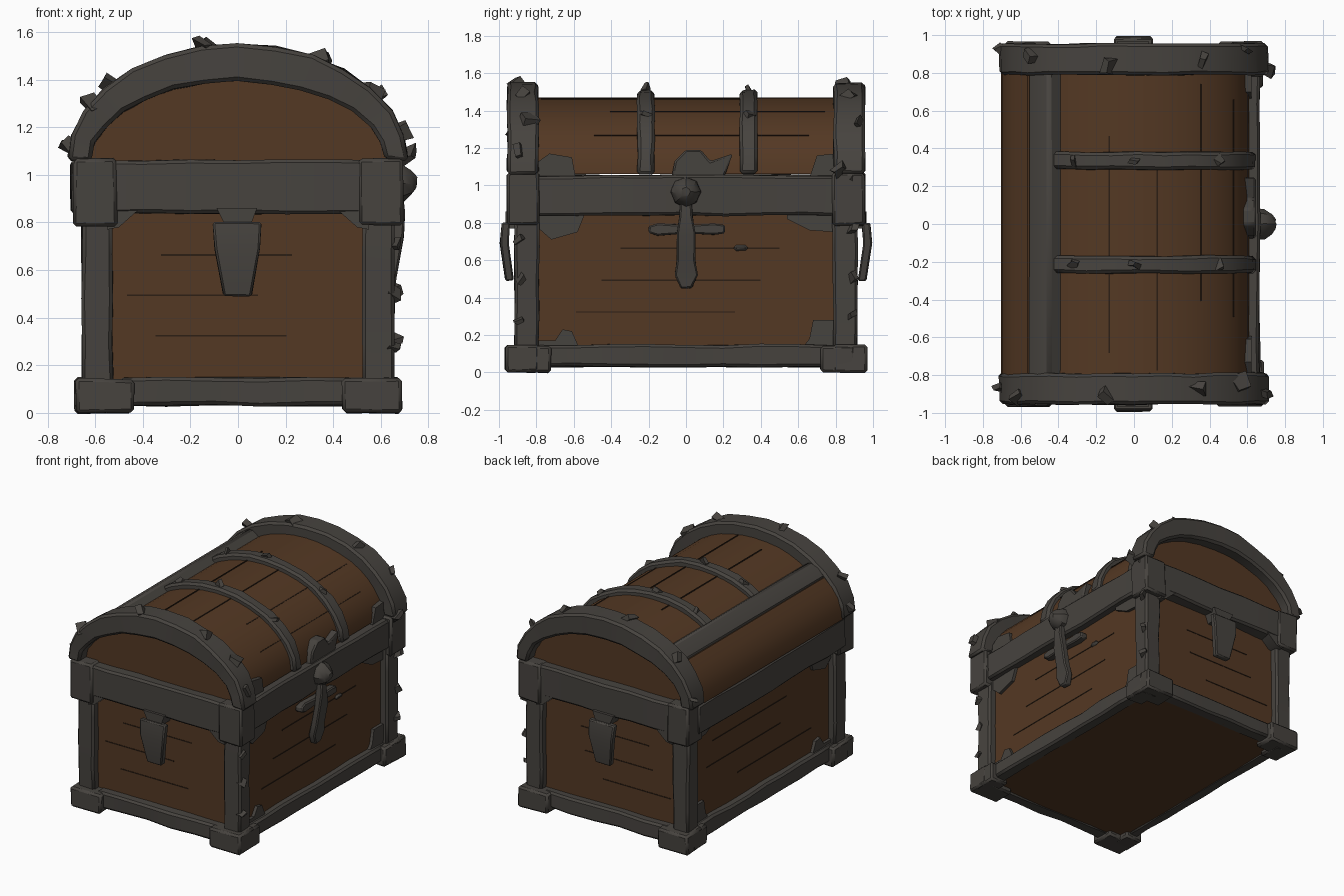
import bpy, bmesh, math, random
from mathutils import Vector, Matrix

random.seed(4)
if "Cube" in bpy.data.objects:
    bpy.data.objects.remove(bpy.data.objects["Cube"], do_unlink=True)


def material(name, rgb):
    m = bpy.data.materials.new(name)
    m.use_nodes = True
    m.diffuse_color = (*rgb, 1)
    bsdf = m.node_tree.nodes["Principled BSDF"]
    bsdf.inputs["Base Color"].default_value = (*rgb, 1)
    bsdf.inputs["Roughness"].default_value = 0.8
    return m


WOOD = material("brown wood", (0.088, 0.040, 0.017))
SEAM = material("dark wood seam", (0.025, 0.013, 0.007))
IRON = material("dark iron", (0.062, 0.056, 0.049))
SPRING = 1.06  # height where the lid curve starts


def finish(name, bm, mat, bevel=0.0):
    bmesh.ops.recalc_face_normals(bm, faces=bm.faces)
    mesh = bpy.data.meshes.new(name)
    bm.to_mesh(mesh)
    bm.free()
    mesh.materials.append(mat)
    ob = bpy.data.objects.new(name, mesh)
    bpy.context.collection.objects.link(ob)
    bpy.ops.object.select_all(action='DESELECT')
    ob.select_set(True)
    bpy.context.view_layer.objects.active = ob
    bpy.ops.object.shade_smooth_by_angle(angle=math.radians(35))
    if bevel:
        mod = ob.modifiers.new("worn edges", 'BEVEL')
        mod.width, mod.segments = bevel, 1
        mod.limit_method, mod.angle_limit = 'ANGLE', math.radians(40)
    return ob


def loft(name, rings, mat, rough=0.0, bevel=0.0):
    """Skin a list of equal rings and cap both ends."""
    bm = bmesh.new()
    loops = [[bm.verts.new(Vector(p) + Vector([random.uniform(-rough, rough) for _ in range(3)]))
              for p in ring] for ring in rings]
    n = len(loops[0])
    for a, b in zip(loops, loops[1:]):
        for i in range(n):
            j = (i + 1) % n
            bm.faces.new((a[i], a[j], b[j], b[i]))
    bm.faces.new(loops[0])
    bm.faces.new(loops[-1])
    return finish(name, bm, mat, bevel)


def box(name, x, y, z, mat=IRON, rough=0.006, bevel=0.014):
    """Box between two corners, cut along its longest axis so it can be uneven."""
    spans = [sorted(x), sorted(y), sorted(z)]
    k = max(range(3), key=lambda i: spans[i][1] - spans[i][0])
    u, v = [i for i in range(3) if i != k]
    lo, hi = spans[k]
    steps = max(1, round((hi - lo) / 0.2)) if rough else 1
    rings = []
    for s in range(steps + 1):
        ring = []
        for i, j in ((0, 0), (1, 0), (1, 1), (0, 1)):
            p = [0, 0, 0]
            p[k], p[u], p[v] = lo + (hi - lo) * s / steps, spans[u][i], spans[v][j]
            ring.append(p)
        rings.append(ring)
    return loft(name, rings, mat, rough, bevel)


def prism(name, pts, axis, lo, hi, mat=IRON, bevel=0.0):
    """Outline extruded along x (points are y, z) or along y (points are x, z)."""
    place = (lambda p, d: (d, p[0], p[1])) if axis == 'x' else (lambda p, d: (p[0], d, p[1]))
    return loft(name, [[place(p, d) for p in pts] for d in (lo, hi)], mat, 0, bevel)


def ellipse(a, b, deg):
    t = math.radians(deg)
    return a * math.cos(t), SPRING + b * math.sin(t)


def hoop(name, outer, inner, y0, y1, start=0, end=180, n=14, mat=IRON, rough=0.006, bevel=0.016):
    rings = []
    for i in range(n + 1):
        d = start + (end - start) * i / n
        (ox, oz), (ix, iz) = ellipse(*outer, d), ellipse(*inner, d)
        rings.append([(ox, y0, oz), (ox, y1, oz), (ix, y1, iz), (ix, y0, iz)])
    return loft(name, rings, mat, rough, bevel)


def half_round(name, a, b, y0, y1, n=20):
    return prism(name, [ellipse(a, b, 180 * i / n) for i in range(n + 1)], 'y', y0, y1, WOOD)


def shard(loc, size):
    """Splintered chip of metal."""
    bm = bmesh.new()
    bmesh.ops.create_cube(bm, size=1)
    for v in bm.verts:
        v.co = Vector([c * random.uniform(0.5, 1.1) for c in v.co])
    rot = Matrix.Rotation(random.uniform(0, 6), 4, Vector([random.uniform(-1, 1) for _ in range(3)]))
    bm.transform(Matrix.Translation(loc) @ rot @ Matrix.Diagonal((size, size, size * 0.5, 1)))
    finish("metal_chip", bm, IRON)


# Wooden box and lid
box("body", (-0.6, 0.6), (-0.86, 0.86), (0.035, 0.95), WOOD, 0, 0)
half_round("lid_barrel", 0.61, 0.41, -0.82, 0.82)
for s in (-1, 1):
    half_round("lid_end_panel", 0.66, 0.42, s * 0.83, s * 0.87)
hoop("lid_back_panel", (0.705, 0.45), (0.58, 0.38), -0.8, 0.8, 143, 180, 4, WOOD, 0, 0)

# Plank seams
for z in (0.32, 0.49, 0.66):
    for s in (-1, 1):
        a = random.uniform(-0.75, -0.2)
        box("side_seam", (s * 0.598, s * 0.603), (a, a + 0.85), (z, z + 0.007), SEAM, 0, 0)
        b = random.uniform(-0.5, -0.2)
        box("end_seam", (b, b + 0.55), (s * 0.858, s * 0.863), (z, z + 0.007), SEAM, 0, 0)
for d in (30, 54, 78, 102):
    a = random.uniform(-0.78, -0.4)
    hoop("lid_seam", (0.614, 0.414), (0.6, 0.4), a, a + 1.15, d, d + 0.7, 1, SEAM, 0, 0)

# Corner posts, feet, rim corners and bottom rails
for sx in (-1, 1):
    box("bottom_side_rail", (sx * 0.56, sx * 0.65), (-0.8, 0.8), (0.03, 0.148))
    for sy in (-1, 1):
        box("corner_post", (sx * 0.525, sx * 0.655), (sy * 0.785, sy * 0.915), (0.1, 0.86))
        box("foot", (sx * 0.44, sx * 0.685), (sy * 0.79, sy * 0.965), (0, 0.145))
        box("foot_side", (sx * 0.54, sx * 0.685), (sy * 0.72, sy * 0.9), (0, 0.14))
        box("rim_corner", (sx * 0.51, sx * 0.69), (sy * 0.785, sy * 0.958), (0.785, 1.07))
        prism("rim_corner_flare", [(sx * 0.55, 0.77), (sx * 0.5, 0.78), (sx * 0.41, 0.86), (sx * 0.55, 0.86)],
              'y', sy * 0.84, sy * 0.945)
for sy in (-1, 1):
    box("bottom_end_rail", (-0.5, 0.5), (sy * 0.82, sy * 0.925), (0.03, 0.148))
    box("rim_end", (-0.6, 0.6), (sy * 0.84, sy * 0.945), (0.838, 1.062))
box("rim_front", (0.56, 0.665), (-0.85, 0.85), (0.838, 1.052))
box("rim_back", (-0.7, -0.56), (-0.85, 0.85), (0.838, 1.06))

# Lid hoops, thin straps and lengthwise strap
for s in (-1, 1):
    hoop("lid_end_arch", (0.715, 0.49), (0.615, 0.33), s * 0.79, s * 0.955)
for y in (-0.215, 0.335):
    hoop("lid_strap", (0.645, 0.452), (0.58, 0.39), y - 0.046, y + 0.046, 0, 138, 11, rough=0.005)
hoop("lid_back_strap", (0.705, 0.462), (0.58, 0.38), -0.82, 0.82, 129, 144, 2)

# Ragged corner plates on the long sides
patches = [
    ("lower_plate", [(-0.8, 0.13), (-0.8, 0.17), (-0.7, 0.17), (-0.66, 0.23), (-0.61, 0.22), (-0.57, 0.13)]),
    ("lower_plate", [(0.8, 0.13), (0.8, 0.28), (0.68, 0.28), (0.66, 0.18), (0.62, 0.13)]),
    ("upper_plate", [(-0.8, 0.85), (-0.8, 0.78), (-0.72, 0.71), (-0.58, 0.75), (-0.54, 0.85)]),
    ("upper_plate", [(0.8, 0.85), (0.8, 0.75), (0.66, 0.76), (0.54, 0.82), (0.54, 0.85)]),
    ("lid_plate", [(-0.8, 1.04), (-0.8, 1.12), (-0.73, 1.17), (-0.61, 1.15), (-0.59, 1.04)]),
    ("lid_plate", [(0.8, 1.04), (0.8, 1.17), (0.7, 1.16), (0.66, 1.04)]),
]
for name, pts in patches:
    for s in (-1, 1):
        if s > 0 or name != "lid_plate":
            prism(name, pts, 'x', s * 0.57, s * 0.622)

# Lock on the long front: crest, boss, hasp and crossbar
prism("lock_crest", [(-0.08, 1.03), (-0.06, 1.13), (0, 1.19), (0.08, 1.19), (0.13, 1.13),
                     (0.25, 1.17), (0.2, 1.03)], 'x', 0.57, 0.645, IRON, 0.01)
boss = []
for x, r in ((0.64, 0.085), (0.69, 0.08), (0.73, 0.05), (0.75, 0.025)):
    boss.append([(x, r * math.cos(i * math.pi / 4), 0.965 + r * math.sin(i * math.pi / 4)) for i in range(8)])
loft("lock_boss", boss, IRON, 0.004)
hasp = []
for z, w, x in ((0.93, 0.03, 0.69), (0.84, 0.035, 0.70), (0.74, 0.05, 0.695),
                (0.6, 0.05, 0.67), (0.52, 0.062, 0.66), (0.45, 0.03, 0.65)):
    hasp.append([(x - 0.05, -w, z), (x, -w, z), (x, w, z), (x - 0.05, w, z)])
loft("lock_hasp", hasp, IRON, 0.003, 0.008)
bar = []
for y, h in ((-0.2, 0.02), (-0.15, 0.032), (0, 0.022), (0.15, 0.03), (0.21, 0.022)):
    bar.append([(0.6, y, 0.765 - h), (0.655, y, 0.765 - h), (0.655, y, 0.765 + h), (0.6, y, 0.765 + h)])
loft("lock_crossbar", bar, IRON, 0.003, 0.008)
box("side_stud", (0.59, 0.62), (0.26, 0.33), (0.65, 0.68))

# Hanging handle plate on each end
for s in (-1, 1):
    plate = []
    for z, w, y in ((0.8, 0.105, 0.985), (0.69, 0.098, 0.995), (0.49, 0.062, 0.965)):
        plate.append([(-w, s * (y - 0.045), z), (w - 0.005, s * (y - 0.045), z),
                      (w - 0.005, s * y, z), (-w, s * y, z)])
    loft("handle_plate", plate, IRON, 0.003, 0.008)
    prism("handle_mount", [(-0.09, 0.86), (-0.05, 0.78), (0.05, 0.78), (0.08, 0.86)], 'y', s * 0.85, s * 0.965)

# Chips of torn metal along the edges
for s in (-1, 1):
    for d in (8, 36, 62, 105, 145, 172):
        x, z = ellipse(0.71, 0.485, d + random.uniform(-6, 6))
        shard((x, s * random.uniform(0.82, 0.93), z), random.uniform(0.06, 0.1))
    for z in (0.3, 0.5, 0.74, 1.0):
        shard((0.655, s * 0.89, z + random.uniform(-0.06, 0.06)), random.uniform(0.05, 0.09))
for y in (-0.215, 0.335):
    for d in (45, 90, 120):
        x, z = ellipse(0.64, 0.45, d)
        shard((x, y, z), 0.06)
